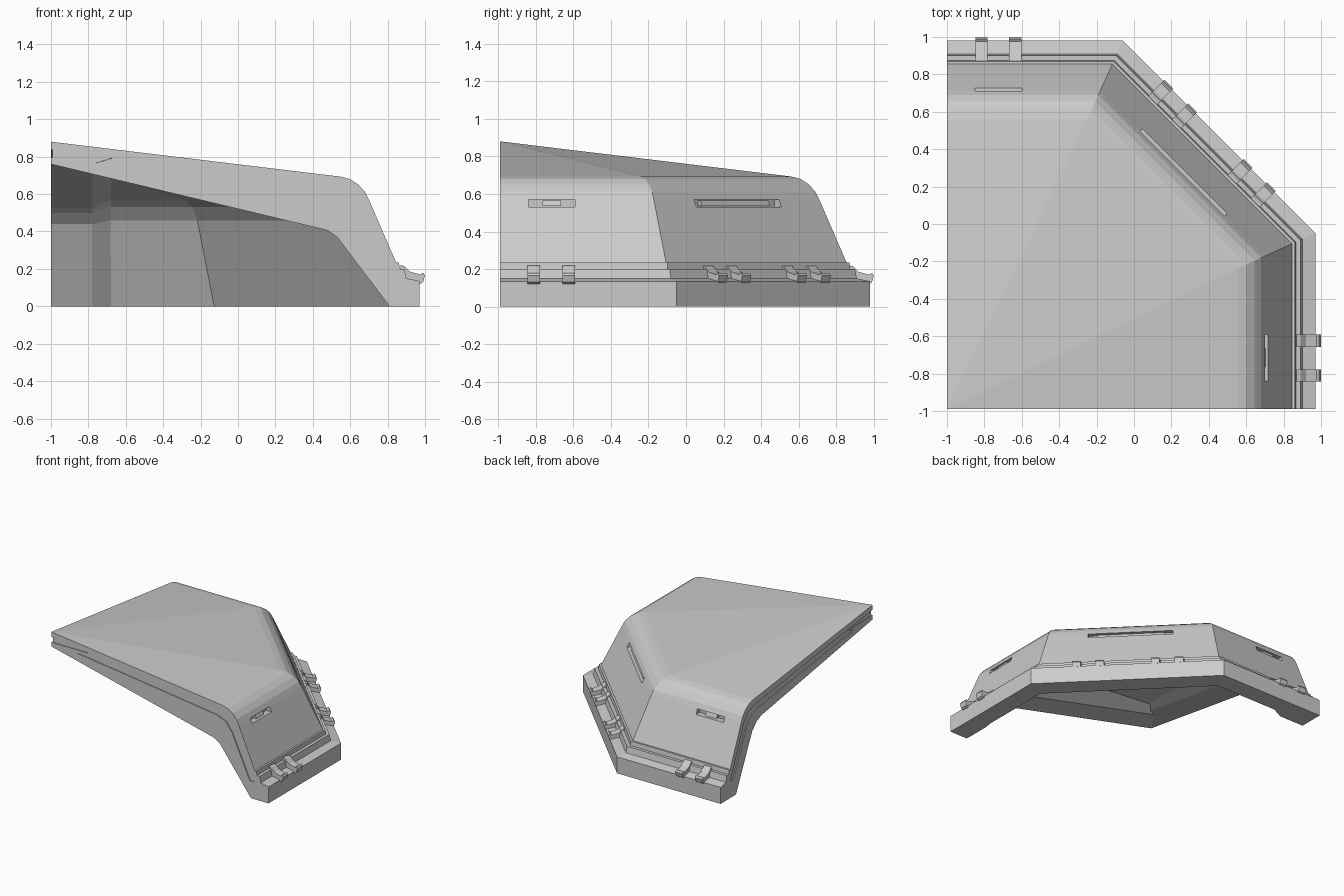
import bpy, bmesh, math

if "Cube" in bpy.data.objects:
    bpy.data.objects.remove(bpy.data.objects["Cube"])

CX, CY = -1.0, -0.99          # centre of the full octagon
S = math.sqrt(0.5)
# side -> (outward direction, tangent)
SIDES = {"right": ((1, 0), (0, 1)), "back": ((0, 1), (1, 0)), "diagonal": ((S, S), (S, -S))}


def finish(name, bm):
    bmesh.ops.recalc_face_normals(bm, faces=bm.faces[:])
    me = bpy.data.meshes.new(name)
    bm.to_mesh(me)
    bm.free()
    ob = bpy.data.objects.new(name, me)
    bpy.context.collection.objects.link(ob)
    return ob


def prism(name, profile, t0, t1, side):
    """Extrude a (radius, height) profile along a side; t1 may vary per point."""
    n, t = SIDES[side]
    bm = bmesh.new()
    k = len(profile)
    ends = ([t0] * k, t1 if isinstance(t1, list) else [t1] * k)
    rings = [[bm.verts.new((CX + n[0] * r + t[0] * d, CY + n[1] * r + t[1] * d, z))
              for (r, z), d in zip(profile, end)] for end in ends]
    for i in range(k):
        j = (i + 1) % k
        bm.faces.new((rings[0][i], rings[0][j], rings[1][j], rings[1][i]))
    bm.faces.new(rings[0])
    if isinstance(t1, list):              # sloped end: quads between the two halves
        r = rings[1]
        for i in range(k // 2 - 1):
            bm.faces.new((r[i], r[i + 1], r[k - 2 - i], r[k - 1 - i]))
    else:
        bm.faces.new(rings[1])
    return finish(name, bm)


def dome(name, outer, inner):
    """Quarter octagon shell; profiles run from apex height to ground."""
    bm = bmesh.new()

    def skin(profile):
        loops = []
        for a, z in profile[1:]:
            h = 0.94 - 0.45 * (1.97 - a)  # corner position for this radius
            loops.append([bm.verts.new((CX + x, CY + y, z)) for x, y in ((0, a), (h, a), (a, h), (a, 0))])
        apex = bm.verts.new((CX, CY, profile[0][1]))
        for i in range(3):
            bm.faces.new((apex, loops[0][i], loops[0][i + 1]))
            for p, q in zip(loops, loops[1:]):
                bm.faces.new((p[i], p[i + 1], q[i + 1], q[i]))
        return apex, loops

    ao, lo = skin(outer)
    ai, li = skin(inner)
    for i in range(3):                    # underside
        bm.faces.new((lo[-1][i], lo[-1][i + 1], li[-1][i + 1], li[-1][i]))
    for e in (0, 3):                      # cut ends
        bm.faces.new([ao] + [l[e] for l in lo] + [l[e] for l in li][::-1] + [ai])
    return finish(name, bm)


# outer shell with stepped foot and rounded shoulder
OUTER = [(0, .88), (1.55, .693), (1.60, .68), (1.645, .65), (1.68, .61), (1.70, .57),
         (1.845, .235), (1.86, .235), (1.865, .20), (1.89, .20), (1.90, .15),
         (1.97, .135), (1.97, 0)]
INNER = [(0, .79), (1.48, .565), (1.56, .53), (1.62, .46), (1.82, 0)]
shell = dome("outer_shell", OUTER, INNER)

# reinforcing ribs inside both cut ends, sloped on the inner side
RIB_TOP = [(0, .794), (1.482, .57), (1.563, .534), (1.624, .463), (1.825, 0)]
RIB_LOW = {"right": [(0, .76), (1.42, .42), (1.48, .405), (1.53, .37), (1.81, 0)],
           "back": [(0, .76), (1.44, .525), (1.50, .50), (1.56, .44), (1.77, 0)]}
for side, low in RIB_LOW.items():
    prism("end_rib_" + side, RIB_TOP + low[::-1], 0, [.33] * 5 + [.22] * 5, side)

# shallow seam grooves in the cut ends and slots in the walls
GROOVE = [(-.02, .84), (1.53, .645), (1.62, .61), (1.67, .54), (1.84, .14),
          (1.80, .14), (1.64, .49), (1.585, .565), (1.50, .60), (-.02, .80)]
cutters = [prism("groove_cutter", GROOVE, -.02, .008, s) for s in ("right", "back")]
SLOTS = {"right": (1.71, .275, .25), "back": (1.71, .275, .25), "diagonal": (1.785, 0, .64)}
for side, (r, c, length) in SLOTS.items():
    box = [(r - .04, .53), (r + .08, .53), (r + .08, .57), (r - .04, .57)]
    cutters.append(prism("slot_cutter", box, c - length / 2, c + length / 2, side))
    # raised block inside the slot
    block = [(r - .06, .535), (r - .008, .535), (r - .02, .565), (r - .06, .565)]
    w = length * (.2 if side != "diagonal" else .4)
    prism("slot_block_" + side, block, c - w, c + w, side)

for c in cutters:
    m = shell.modifiers.new("cut", 'BOOLEAN')
    m.operation, m.solver, m.object = 'DIFFERENCE', 'EXACT', c
    bpy.context.view_layer.objects.active = shell
    bpy.ops.object.modifier_apply(modifier=m.name)
    bpy.data.objects.remove(c)

# clips over the foot ledge
CLIP = [(1.86, .22), (1.88, .215), (1.91, .185), (1.965, .17), (1.98, .18), (1.99, .165),
        (1.98, .13), (1.965, .12), (1.86, .14)]
CLIPS = {"right": (.18, .365), "back": (.185, .365), "diagonal": (-.39, -.21, .21, .385)}
OFFSET = {"right": .01, "back": 0, "diagonal": .078}
for side, spots in CLIPS.items():
    for i, t in enumerate(spots):
        prism(f"clip_{side}_{i}", [(r + OFFSET[side], z) for r, z in CLIP], t - .033, t + .033, side)
